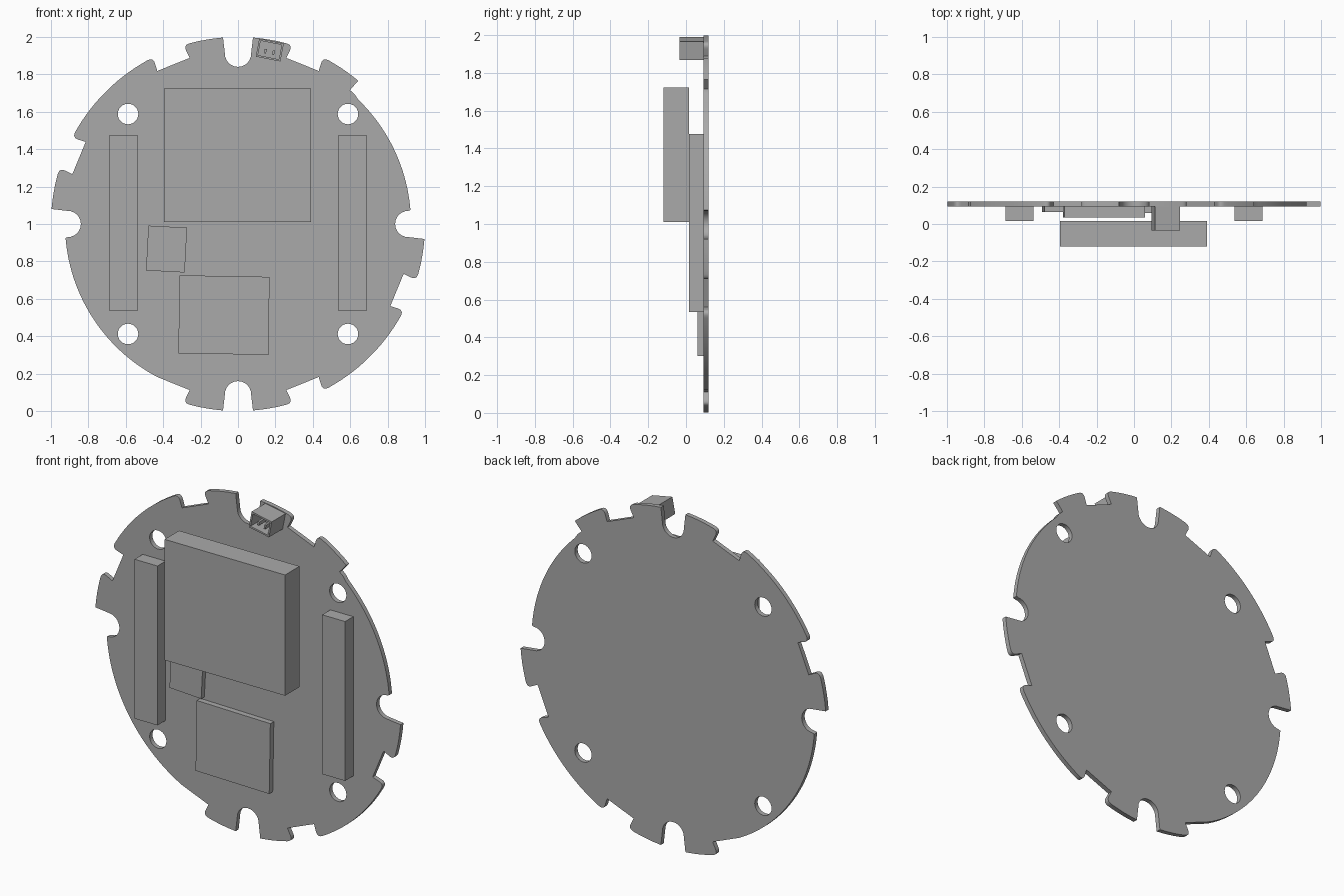
import bpy, bmesh
from math import sin, cos, pi, radians
from mathutils import Vector, Matrix

cube = bpy.data.objects.get("Cube")
if cube:
    bpy.data.objects.remove(cube, do_unlink=True)

grey = bpy.data.materials.new("plain_grey")
grey.use_nodes = True
grey.diffuse_color = (0.4, 0.4, 0.4, 1)
grey.node_tree.nodes["Principled BSDF"].inputs["Base Color"].default_value = (0.4, 0.4, 0.4, 1)

BACK, FRONT = 0.12, 0.093   # board faces along y
RIM, BODY = 1.0, 0.925      # outer tab radius and inner disc radius


def add_mesh(name, mesh):
    mesh.materials.clear()
    mesh.materials.append(grey)
    obj = bpy.data.objects.new(name, mesh)
    bpy.context.scene.collection.objects.link(obj)
    return obj


def box(name, x, z, width, height, y0, y1, tilt=0, recess=0):
    """Box centred on x, z, tilted about y, optionally hollow at the front."""
    bm = bmesh.new()
    bmesh.ops.create_cube(bm, size=1)
    bmesh.ops.scale(bm, vec=(width, y1 - y0, height), verts=bm.verts)
    if recess:
        mouth = min(bm.faces, key=lambda f: f.calc_center_median().y)
        bmesh.ops.inset_region(bm, faces=[mouth], thickness=0.014)
        rim = list(mouth.edges)
        made = bmesh.ops.extrude_discrete_faces(bm, faces=[mouth])
        bmesh.ops.translate(bm, vec=(0, recess, 0), verts=made["faces"][0].verts)
    bm.transform(Matrix.Translation((x, (y0 + y1) / 2, z)) @ Matrix.Rotation(radians(tilt), 4, "Y"))
    mesh = bpy.data.meshes.new(name)
    bm.to_mesh(mesh)
    bm.free()
    return add_mesh(name, mesh)


# Outline helpers: bearings run clockwise from the top
def polar(r, b):
    return Vector((r * sin(radians(b)), r * cos(radians(b))))


def arc(r, b0, b1):
    n = max(2, int((b1 - b0) / 2))
    return [polar(r, b0 + (b1 - b0) * i / n) for i in range(n + 1)]


def notch(b, r0=RIM, r1=RIM):
    """U-shaped cut pointing to the centre."""
    out, side = polar(1, b), polar(1, b + 90)
    cup = [out * (0.91 - 0.07 * sin(a)) - side * 0.07 * cos(a)
           for a in (pi * i / 14 for i in range(15))]
    return [polar(r0, b - 4.6)] + cup + [polar(r1, b + 4.6)]


def slot_side(c, s):
    """Rounded rim corner, then the foot of the slot wall."""
    foot, tip = polar(BODY, c + s * 5.8), polar(RIM, c + s * 5)
    a, d = polar(RIM, c + s * 7), tip.lerp(foot, 0.45)
    curve = [a.lerp(tip, t).lerp(tip.lerp(d, t), t) for t in (i / 6 for i in range(7))]
    return curve + [foot]


def slot(c, open_end=False):
    end = [polar(BODY, c + 5.8)] if open_end else slot_side(c, 1)[::-1]
    return slot_side(c, -1) + end


outline = (notch(0) + arc(RIM, 5, 14.5) + slot(22) + arc(RIM, 30, 40)
           + arc(BODY + 0.008, 39.9, 42) + arc(BODY, 44, 84)
           + notch(90, r0=BODY) + arc(RIM, 95, 104.5) + slot(112.5)
           + arc(RIM, 120, 150) + slot(158) + arc(RIM, 165.5, 175)
           + notch(180) + arc(RIM, 185, 194.5) + slot(202, open_end=True)
           + arc(BODY, 209, 264) + notch(270, r0=BODY)
           + arc(RIM, 275, 284.5) + slot(292.5) + arc(RIM, 300, 330)
           + slot(338) + arc(RIM, 345.5, 355))

# Circuit board: filled flat curve with four mounting holes
curve = bpy.data.curves.new("board_profile", "CURVE")
curve.dimensions = "2D"
curve.fill_mode = "BOTH"
curve.extrude = (BACK - FRONT) / 2


def add_loop(points):
    spline = curve.splines.new("POLY")
    spline.points.add(len(points) - 1)
    for p, q in zip(spline.points, points):
        p.co = (q.x, q.y, 0, 1)
    spline.use_cyclic_u = True


add_loop(outline)
for sx in (-1, 1):
    for sz in (-1, 1):
        centre = Vector((sx, sz)) * 0.588
        add_loop([centre + polar(0.055, i * 15) for i in range(24)])

profile = bpy.data.objects.new("board_profile", curve)
bpy.context.scene.collection.objects.link(profile)
bpy.context.view_layer.update()
board_mesh = bpy.data.meshes.new_from_object(
    profile.evaluated_get(bpy.context.evaluated_depsgraph_get()))
bpy.data.objects.remove(profile, do_unlink=True)
bm = bmesh.new()
bm.from_mesh(board_mesh)
bmesh.ops.remove_doubles(bm, verts=bm.verts, dist=0.0002)
bm.transform(Matrix.Translation((0, (BACK + FRONT) / 2, 1)) @ Matrix.Rotation(pi / 2, 4, "X"))
bmesh.ops.recalc_face_normals(bm, faces=bm.faces)
bm.to_mesh(board_mesh)
bm.free()
board = add_mesh("circuit_board", board_mesh)
bpy.context.view_layer.objects.active = board
board.select_set(True)
bpy.ops.object.shade_smooth_by_angle(angle=radians(30))

# Display module, standing clear of the board
box("display_module", -0.002, 1.367, 0.787, 0.713, -0.12, 0.015)

# Header strips on both sides
for side, sx in (("left", 1), ("right", -1)):
    box(side + "_header", sx * 0.613, 1.005, 0.15, 0.941, 0.017, FRONT)

# Chips, each slightly turned
box("large_chip", -0.075, 0.513, 0.481, 0.417, 0.06, FRONT, tilt=1)
box("small_chip", -0.382, 0.866, 0.207, 0.24, 0.063, FRONT, tilt=3)
box("covered_chip", -0.16, 1.24, 0.432, 0.42, 0.034, FRONT, tilt=1)

# Power connector: hollow socket with two pins
TILT = 11
box("connector_socket", 0.17, 1.93, 0.134, 0.098, -0.035, FRONT, tilt=TILT, recess=0.1)
turn = Matrix.Rotation(radians(TILT), 3, "Y")
for side, sx in (("left", 1), ("right", -1)):
    spot = Vector((0.17, 0, 1.93)) + turn @ Vector((sx * 0.022, 0, -0.01))
    box(side + "_connector_pin", spot.x, spot.z, 0.011, 0.024, -0.02, 0.07, tilt=TILT)
